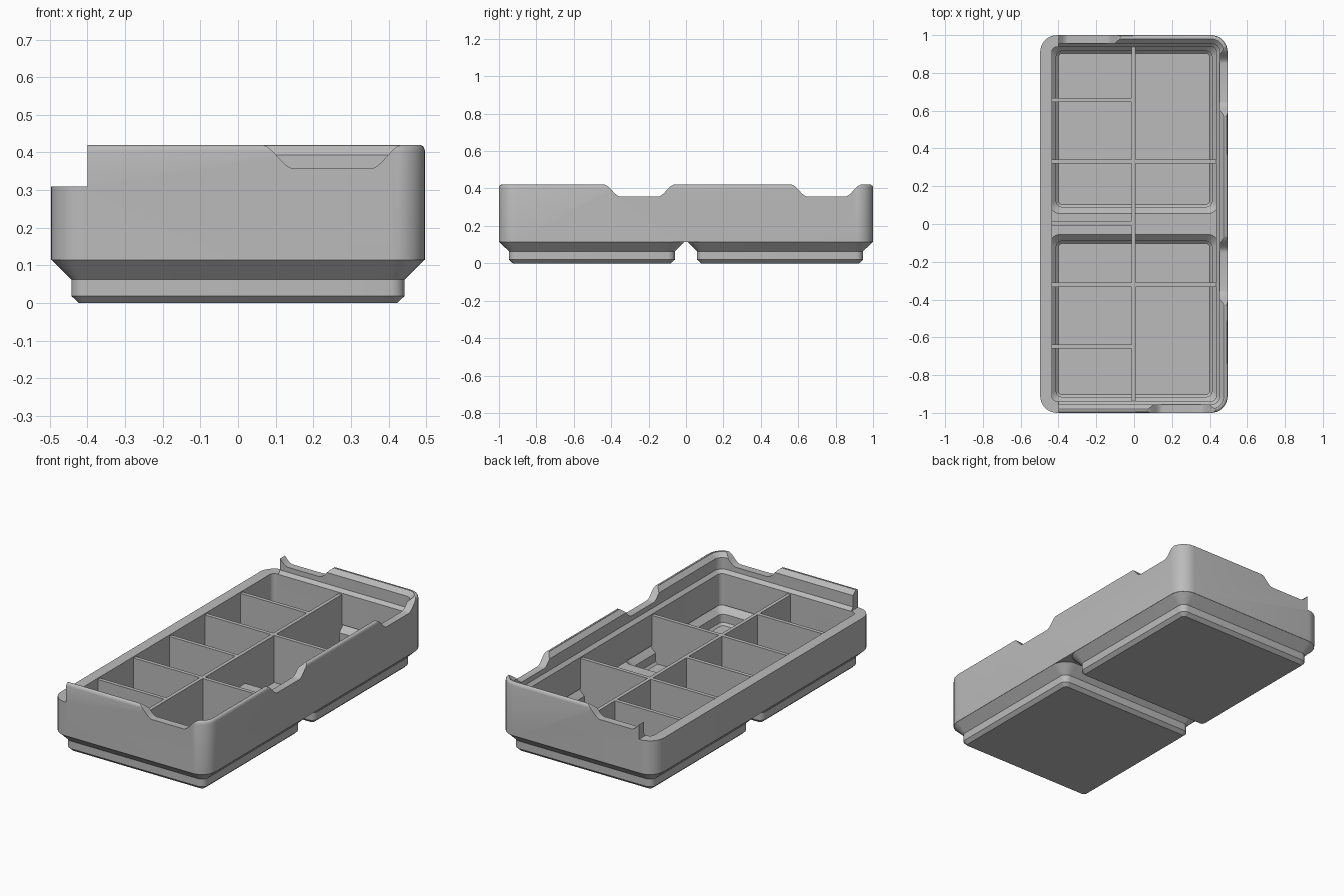
import bpy, bmesh
from math import pi, sin, cos, radians

cube = bpy.data.objects.get("Cube")
if cube:
    bpy.data.objects.remove(cube, do_unlink=True)

HX, HY, RAD = 0.497, 1.0, 0.09      # body half sizes and corner radius
RIM, TOP = 0.31, 0.42               # low rim and top of the raised lip

grey = bpy.data.materials.new("plain grey plastic")
grey.use_nodes = True
colour = (0.5, 0.5, 0.5, 1)
grey.diffuse_color = colour
grey.node_tree.nodes["Principled BSDF"].inputs["Base Color"].default_value = colour


def finish(name, bm):
    bmesh.ops.recalc_face_normals(bm, faces=bm.faces)
    mesh = bpy.data.meshes.new(name)
    bm.to_mesh(mesh)
    bm.free()
    obj = bpy.data.objects.new(name, mesh)
    bpy.context.collection.objects.link(obj)
    return obj


def rounded_ring(bm, cy, hx, hy, r, z, steps=8):
    ring = []
    for k, (sx, sy) in enumerate([(1, 1), (-1, 1), (-1, -1), (1, -1)]):
        for i in range(steps + 1):
            a = (k + i / steps) * pi / 2
            ring.append(bm.verts.new((sx * (hx - r) + r * cos(a),
                                      cy + sy * (hy - r) + r * sin(a), z)))
    return ring


def loft(name, cy, hx, hy, sections):
    """Stack rounded rectangles given as (inset, radius, height)."""
    bm = bmesh.new()
    rings = [rounded_ring(bm, cy, hx - d, hy - d, r, z) for d, r, z in sections]
    for low, high in zip(rings, rings[1:]):
        for i in range(len(low)):
            j = (i + 1) % len(low)
            bm.faces.new((low[i], low[j], high[j], high[i]))
    bm.faces.new(rings[0][::-1])
    bm.faces.new(rings[-1])
    return finish(name, bm)


def box(name, x0, x1, y0, y1, z0, z1):
    bm = bmesh.new()
    bmesh.ops.create_cube(bm, size=1)
    for v in bm.verts:
        v.co = ((x0 + x1) / 2 + v.co.x * (x1 - x0),
                (y0 + y1) / 2 + v.co.y * (y1 - y0),
                (z0 + z1) / 2 + v.co.z * (z1 - z0))
    return finish(name, bm)


def scoop(name, centre, wall, along_y):
    """Shallow finger notch with S-curved ends, swept across a wall."""
    low, flat, run, n = 0.357, 0.10, 0.09, 10
    side = [(flat + run * i / n, low + (TOP + 0.001 - low) * (1 - cos(pi * i / n)) / 2)
            for i in range(n + 1)]
    side.append((flat + run, TOP + 0.05))
    outline = [(-u, z) for u, z in reversed(side)] + side
    bm = bmesh.new()
    ends = []
    for w in (wall - 0.1, wall + 0.1):
        ends.append([bm.verts.new((w, centre + u, z) if along_y else (centre + u, w, z))
                     for u, z in outline])
    for i in range(len(outline)):
        j = (i + 1) % len(outline)
        bm.faces.new((ends[0][i], ends[0][j], ends[1][j], ends[1][i]))
    bm.faces.new(ends[0])
    bm.faces.new(ends[1])
    return finish(name, bm)


def combine(obj, tool, operation):
    mod = obj.modifiers.new("combine", 'BOOLEAN')
    mod.operation, mod.solver, mod.object = operation, 'EXACT', tool
    graph = bpy.context.evaluated_depsgraph_get()
    mesh = bpy.data.meshes.new_from_object(obj.evaluated_get(graph))
    obj.modifiers.clear()
    obj.data = mesh
    bpy.data.objects.remove(tool, do_unlink=True)


# Outer body with a softened top edge
tray = loft("divided_tray", 0, HX, HY, [
    (0, RAD, 0.115), (0, RAD, 0.404), (0.002, RAD - 0.002, 0.411),
    (0.005, RAD - 0.005, 0.416), (0.012, RAD - 0.012, TOP)])

# Two stepped feet
for cy in (-0.503, 0.503):
    foot = loft("foot", cy, HX, HX, [
        (0.074, 0.019, 0), (0.054, 0.038, 0.019), (0.054, 0.038, 0.063),
        (0.0005, RAD, 0.1155), (0.05, 0.05, 0.14)])
    combine(tray, foot, 'UNION')

# Hollow: straight walls, stepped lip, and a recess into each foot
hollow = loft("hollow", 0, HX, HY, [
    (0.062, 0.028, 0.126), (0.062, 0.028, RIM), (0.044, 0.046, 0.328),
    (0.044, 0.046, 0.394), (0.02, 0.07, 0.418), (0.02, 0.07, 0.46)])
for cy in (-0.503, 0.503):
    recess = loft("recess", cy, 0.45, 0.45, [
        (0.05, 0.02, 0.03), (0.038, 0.03, 0.042),
        (0.038, 0.03, 0.09), (0, 0.06, 0.128)])
    combine(hollow, recess, 'UNION')

# Dividers: one lengthwise, six narrow cells on one side, three wide on the other
wall_top, half = 0.302, 0.011
combine(hollow, box("long_divider", -0.013, 0.008, -1.1, 1.1, 0, wall_top), 'DIFFERENCE')
for i in range(-2, 3):
    y = 0.004 + i * 0.326
    reach = 0.6 if i in (-1, 1) else -0.004
    combine(hollow, box("cross_divider", -0.6, reach, y - half, y + half, 0, wall_top),
            'DIFFERENCE')
combine(tray, hollow, 'DIFFERENCE')

# Open side: the lip is cut away down to the low rim
combine(tray, box("open_side", -0.7, -0.4, -1.2, 1.2, RIM, 0.6), 'DIFFERENCE')

# Finger notches in the lip
for centre, wall, along_y in [(0.25, -HY, False), (-0.25, HY, False),
                              (-0.25, HX, True), (0.75, HX, True)]:
    combine(tray, scoop("notch", centre, wall, along_y), 'DIFFERENCE')

# Surface finish
tray.data.materials.clear()
tray.data.materials.append(grey)
for p in tray.data.polygons:
    p.material_index = 0
bpy.ops.object.select_all(action='DESELECT')
tray.select_set(True)
bpy.context.view_layer.objects.active = tray
bpy.ops.object.shade_smooth_by_angle(angle=radians(25))
